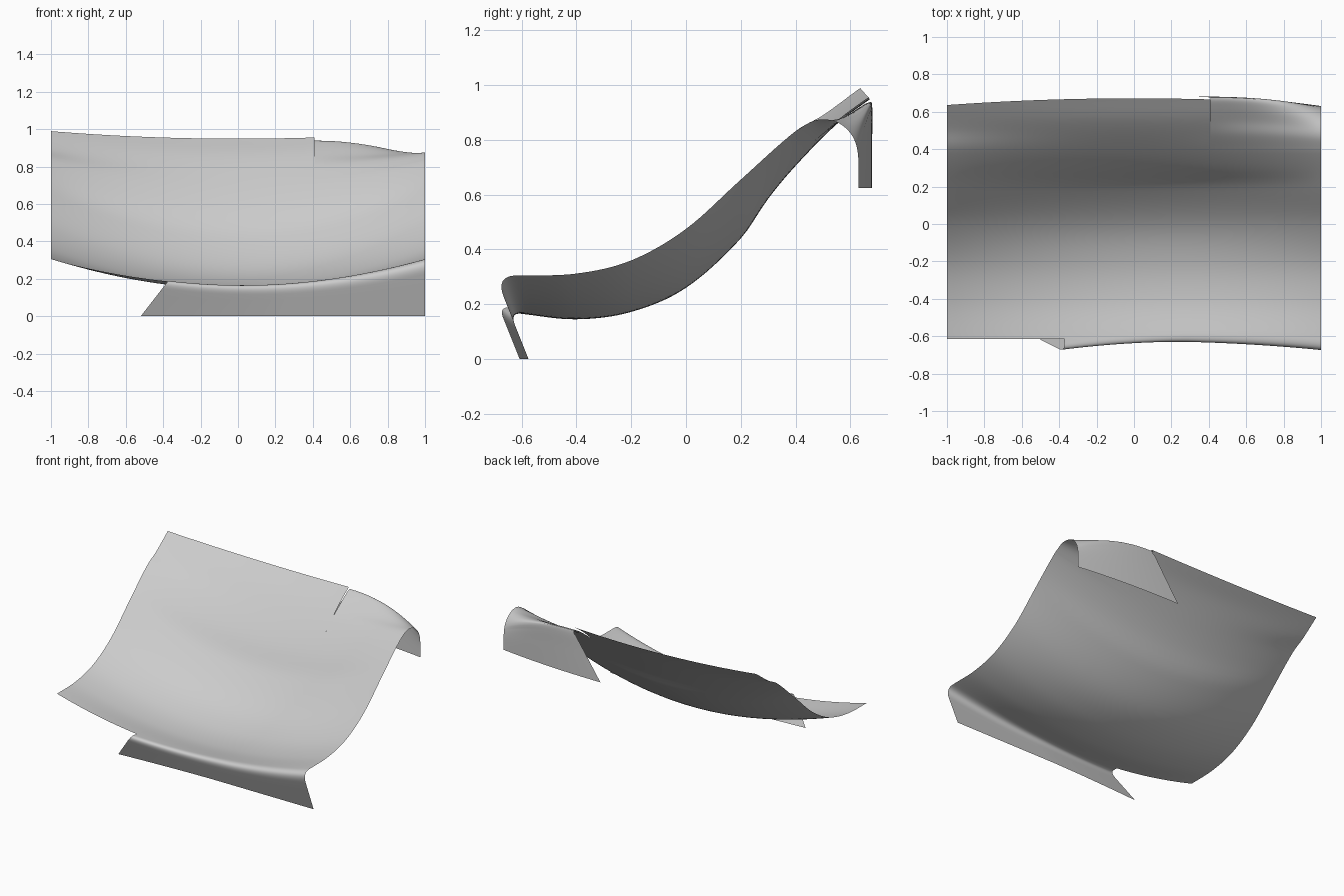
import bpy, bmesh, math

if "Cube" in bpy.data.objects:
    bpy.data.objects.remove(bpy.data.objects["Cube"])

# Profiles (y, z) of the panel at mid width and at its ends
MID = [(-.75, .185), (-.6, .165), (-.4, .145), (-.2, .172), (0, .26), (.2, .44),
       (.3, .585), (.4, .705), (.55, .857), (.68, .955)]
END = [(-.75, .305), (-.615, .305), (-.4, .312), (-.2, .36), (0, .475), (.2, .655),
       (.4, .832), (.5, .89), (.63, .985), (.68, 1.02)]
X_FRONT, X_BACK = -.37, .41      # where the folded flanges begin
Y_FRONT, Y_BACK = -.5, .40       # limits of the plain sheet


def curve(knots, y):
    """Smooth height through knots at y."""
    def slope(i):
        a, b = knots[max(i - 1, 0)], knots[min(i + 1, len(knots) - 1)]
        return (b[1] - a[1]) / (b[0] - a[0])
    i = 0
    while i < len(knots) - 2 and y > knots[i + 1][0]:
        i += 1
    (y0, z0), (y1, z1) = knots[i], knots[i + 1]
    h = y1 - y0
    t = (y - y0) / h
    return ((2*t**3 - 3*t*t + 1) * z0 + (t**3 - 2*t*t + t) * h * slope(i)
            + (3*t*t - 2*t**3) * z1 + (t**3 - t*t) * h * slope(i + 1))


def height(x, y):
    a, b = curve(MID, y), curve(END, y)
    return a + (b - a) * x * x


def spline(pts, v):
    """Catmull-Rom point on a (y, z) path, v in 0..1."""
    f = v * (len(pts) - 1)
    i = min(int(f), len(pts) - 2)
    t = f - i
    a, b, c, d = (pts[min(max(k, 0), len(pts) - 1)] for k in range(i - 1, i + 3))
    return [.5 * (2*q + (r - p)*t + (2*p - 5*q + 4*r - s)*t*t + (3*q - p - 3*r + s)*t**3)
            for p, q, r, s in zip(a, b, c, d)]


def sheet(x, v):
    y = Y_FRONT + (Y_BACK - Y_FRONT) * v
    return x, y, height(x, y)


def front_edge(x, v):
    y = -.614 + (Y_FRONT + .614) * v
    return x, y, height(x, y)


def back_edge(x, v):
    y = Y_BACK + (.672 - .036 * x * x - Y_BACK) * v
    return x, y, height(x, y)


def front_flange(x, v):
    t = (x - X_FRONT) / (1 - X_FRONT)
    foot = -.575 - .035 * max(0, (.3 - x) / .7) ** 1.5
    zc = height(x, foot - .07)
    yc = foot - .4 * zc
    r = .045 + .035 * t
    ya, zb = yc + r, zc - r
    za = height(x, ya)
    yb = foot - .4 * zb
    if v < .2:                                   # sheet up to the fold
        y = Y_FRONT + (ya - Y_FRONT) * v / .2
        return x, y, height(x, y)
    if v < .8:                                   # rounded fold
        k = (v - .2) / .6
        y = (1-k)**2 * ya + 2*k*(1-k) * yc + k*k * yb
        z = (1-k)**2 * za + 2*k*(1-k) * zc + k*k * zb
    else:                                        # leaning flange
        k = (v - .8) / .2
        y, z = yb + (foot - yb) * k, zb * (1 - k)
    s = max(0, 1 - z / zc)
    return x - .15 * s * (1 - t), y, z


SHARP = [(.55, .86), (.62, .91), (.668, .937), (.68, .92), (.68, .80), (.68, .625)]
ROUND = [(.51, .875), (.56, .86), (.60, .825), (.622, .78), (.63, .72), (.63, .625)]


def back_flange(x, v):
    t = (x - X_BACK) / (1 - X_BACK)
    w = t ** 2.2
    y1 = .48 - .02 * w
    pts = [(Y_BACK, height(x, Y_BACK)), (y1, height(x, y1))]
    pts += [(a[0] + (b[0] - a[0]) * w, a[1] + (b[1] - a[1]) * w) for a, b in zip(SHARP, ROUND)]
    y, z = spline(pts, v)
    s = min(max((.93 - z) / .305, 0), 1) if v > 5 / 7 else 0
    return x - .21 * s * (1 - t), y, z


def span(a, b, n):
    return [a + (b - a) * i / n for i in range(n + 1)]


left, middle, right = span(-1, X_FRONT, 16), span(X_FRONT, X_BACK, 20), span(X_BACK, 1, 24)
bm = bmesh.new()


def grid(fn, xs, rows, flip=False):
    cols = [[bm.verts.new(fn(x, j / rows)) for j in range(rows + 1)] for x in xs]
    for a, b in zip(cols, cols[1:]):
        for j in range(rows):
            f = [a[j], b[j], b[j + 1], a[j + 1]]
            bm.faces.new(f[::-1] if flip else f)


# Curved panel with its free edges and folded flanges
grid(sheet, left + middle[1:] + right[1:], 36)
grid(front_edge, left, 6)
grid(front_flange, middle + right[1:], 20, True)
grid(back_edge, left + middle[1:], 12)
grid(back_flange, right, 42)
bmesh.ops.remove_doubles(bm, verts=bm.verts, dist=1e-4)

mesh = bpy.data.meshes.new("curved_panel")
bm.to_mesh(mesh)
bm.free()
panel = bpy.data.objects.new("curved_panel", mesh)
bpy.context.collection.objects.link(panel)
bpy.context.view_layer.objects.active = panel
panel.select_set(True)
bpy.ops.object.shade_smooth_by_angle(angle=math.radians(40))
